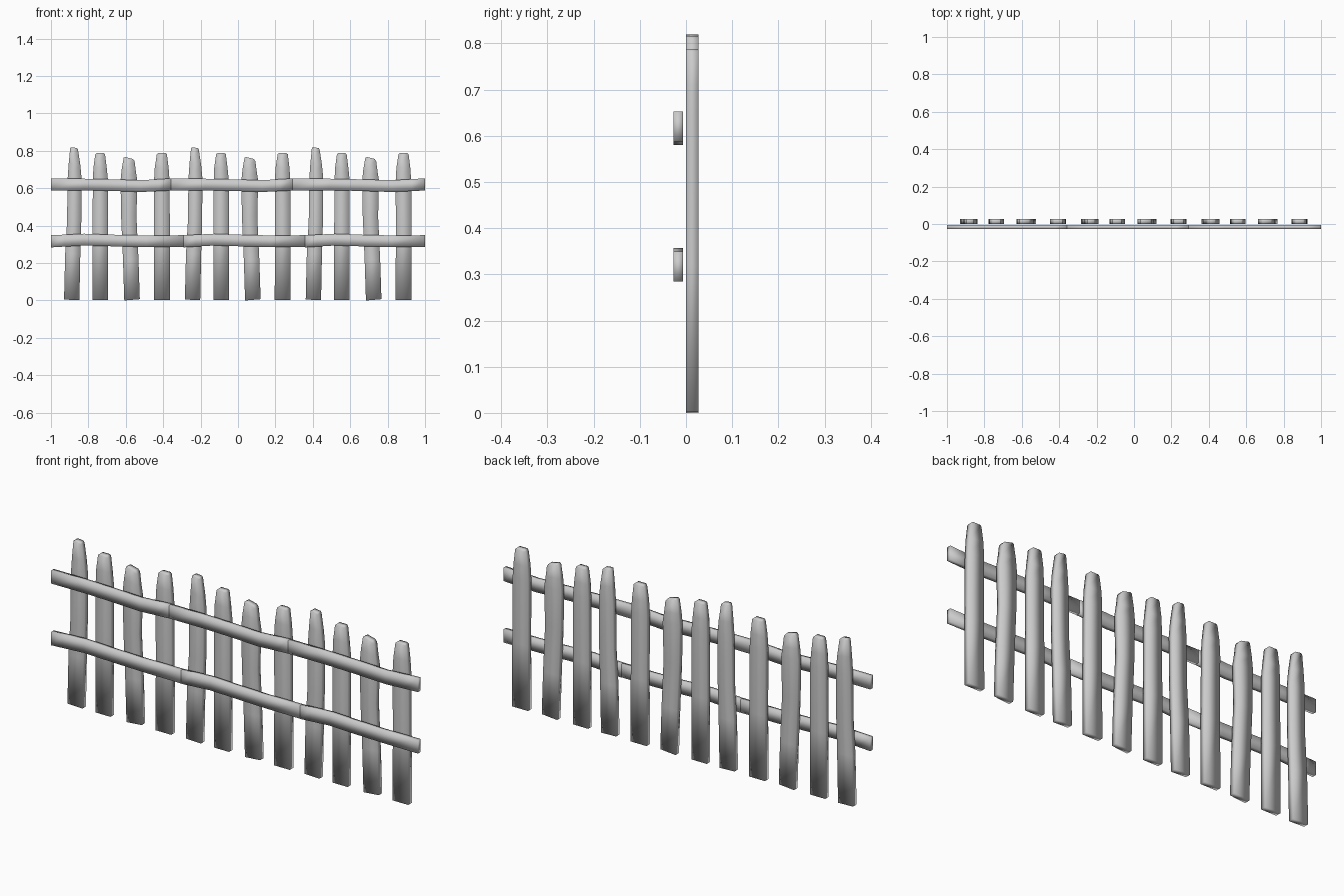
import bpy, bmesh
from mathutils import Matrix

if "Cube" in bpy.data.objects:
    bpy.data.objects.remove(bpy.data.objects["Cube"])

def plank(name, sections, y0, y1, rot=None):
    """Loft rectangular sections; each section is ((x,z),(x,z)) for its two edges."""
    bm = bmesh.new()
    rings = []
    for a, b in sections:
        rings.append([bm.verts.new((p[0], y, p[1]))
                      for p, y in ((a, y0), (b, y0), (b, y1), (a, y1))])
    for r, s in zip(rings, rings[1:]):
        for i in range(4):
            j = (i + 1) % 4
            bm.faces.new((r[i], r[j], s[j], s[i]))
    bm.faces.new(rings[0][::-1])
    bm.faces.new(rings[-1])
    if rot:
        bm.transform(rot)
    bmesh.ops.recalc_face_normals(bm, faces=bm.faces[:])
    for f in bm.faces:
        f.smooth = True
    me = bpy.data.meshes.new(name)
    bm.to_mesh(me)
    bm.free()
    ob = bpy.data.objects.new(name, me)
    bpy.context.collection.objects.link(ob)
    return ob

# Four hand-cut picket outlines: (left x, right x, left z, right z) from bottom to top
pickets = {
    "tall": [(-.930, -.848, .005, .002), (-.924, -.843, .25, .25), (-.914, -.838, .42, .42),
             (-.911, -.836, .65, .65), (-.905, -.843, .735, .725), (-.897, -.856, .816, .809),
             (-.889, -.861, .819, .815)],
    "straight": [(-.778, -.695, .002, .002), (-.778, -.695, .32, .32), (-.776, -.695, .64, .64),
                 (-.773, -.702, .71, .71), (-.763, -.711, .782, .782), (-.756, -.718, .788, .788)],
    "leaning": [(-.608, -.525, .0, .007), (-.615, -.532, .22, .22), (-.625, -.543, .45, .45),
                (-.628, -.538, .64, .64), (-.622, -.546, .70, .69), (-.611, -.553, .764, .745),
                (-.602, -.562, .767, .757)],
    "plain": [(-.450, -.364, .002, .002), (-.448, -.364, .32, .32), (-.449, -.366, .64, .64),
              (-.445, -.371, .71, .71), (-.434, -.380, .782, .782), (-.427, -.387, .788, .788)],
}
for n in range(3):
    d = n * .646
    for kind, prof in pickets.items():
        plank(f"{kind}_picket_{n + 1}",
              [((l + d, zl), (r + d, zr)) for l, r, zl, zr in prof], 0, .0275)

# Rail pieces: (fraction of length, bottom z, top z)
wave = [(0, .588, .652), (.28, .589, .651), (.5, .586, .648),
        (.75, .580, .643), (.9, .585, .649), (1, .588, .653)]
# The lower rail is the upper one turned half a turn about its middle
half_turn = Matrix(((-1, 0, 0, 0), (0, 1, 0, 0), (0, 0, -1, .937), (0, 0, 0, 1)))
for name, rot in (("upper_rail", None), ("lower_rail", half_turn)):
    for i, (a, b) in enumerate(((-1, -.357), (-.357, .292), (.292, 1))):
        plank(f"{name}_{i + 1}",
              [((a + (b - a) * t, lo), (a + (b - a) * t, hi)) for t, lo, hi in wave],
              -.0275, -.006, rot)
